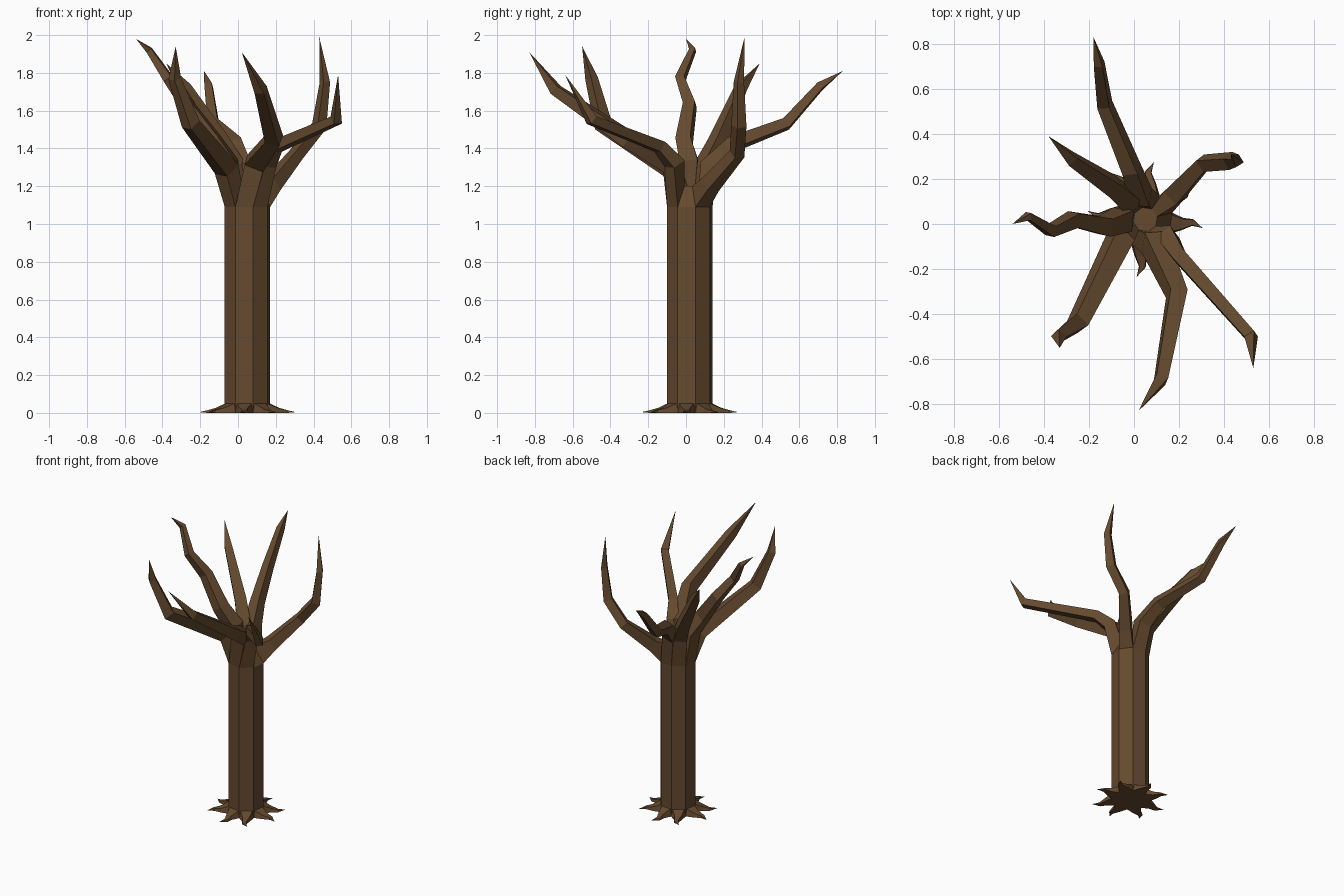
import bpy, bmesh, math
from mathutils import Vector

if "Cube" in bpy.data.objects:
    bpy.data.objects.remove(bpy.data.objects["Cube"])

CENTER = Vector((0.05, 0.02, 0))
TWIST = 14          # rotation of the octagonal trunk, degrees
R, R_TOP = 0.124, 0.055
Z_FORK, Z_CAP = 1.09, 1.2

bark = bpy.data.materials.new("bark")
bark.diffuse_color = (0.13, 0.068, 0.028, 1)
bark.use_nodes = True
bark.node_tree.nodes["Principled BSDF"].inputs["Base Color"].default_value = bark.diffuse_color


def corner(k, r, z):
    a = math.radians(TWIST + 45 * k)
    return CENTER + Vector((r * math.cos(a), r * math.sin(a), z))


def loft(name, rings, tip=None):
    """Skin a list of equal-sized rings, closed by a cap or a pointed tip."""
    bm = bmesh.new()
    loops = [[bm.verts.new(p) for p in ring] for ring in rings]
    n = len(rings[0])
    for a, b in zip(loops, loops[1:]):
        for i in range(n):
            j = (i + 1) % n
            bm.faces.new((a[i], a[j], b[j], b[i]))
    bm.faces.new(loops[0][::-1])
    if tip is None:
        bm.faces.new(loops[-1])
    else:
        t = bm.verts.new(tip)
        for i in range(n):
            bm.faces.new((loops[-1][i], loops[-1][(i + 1) % n], t))
    bmesh.ops.recalc_face_normals(bm, faces=bm.faces)
    me = bpy.data.meshes.new(name)
    bm.to_mesh(me)
    bm.free()
    me.materials.append(bark)
    ob = bpy.data.objects.new(name, me)
    bpy.context.collection.objects.link(ob)
    return ob


def square_rings(base, points, sizes):
    """Square sections along a path that starts from a given base quad."""
    start = sum(base, Vector()) / 4
    pts = [start] + [Vector(p) for p in points]
    rings = [base]
    for i in range(1, len(pts) - 1):
        t = (pts[i] - pts[i - 1]).normalized() + (pts[i + 1] - pts[i]).normalized()
        t.normalize()
        # carry the previous section's sideways direction along the path
        prev = rings[-1][1] - rings[-1][0]
        side = (prev - t * prev.dot(t)).normalized()
        up = side.cross(t)
        if up.dot(rings[-1][2] - rings[-1][1]) < 0:
            up = -up
        s = sizes[i - 1]
        rings.append([pts[i] - side * s - up * s, pts[i] + side * s - up * s,
                      pts[i] + side * s + up * s, pts[i] - side * s + up * s])
    return rings, pts[-1]


# Trunk: straight octagonal column with a narrowing crown
loft("trunk", [[corner(k, r, z) for k in range(8)]
               for r, z in ((R, 0), (R, Z_FORK), (R_TOP, Z_CAP))])

# Branches: each grows out of one crown facet
branches = {
    "branch_back_right": (0, [(0.18, 0.13, 1.21), (0.31, 0.27, 1.37), (0.43, 0.28, 1.52),
                              (0.46, 0.28, 1.75), (0.43, 0.31, 1.99)],
                          [0.04, 0.03, 0.029, 0.02]),
    "branch_back": (1, [(0.03, 0.12, 1.3), (-0.01, 0.24, 1.42), (-0.13, 0.53, 1.53),
                        (-0.155, 0.71, 1.73), (-0.18, 0.83, 1.81)],
                    [0.045, 0.035, 0.028, 0.02]),
    "branch_back_left": (2, [(-0.02, 0.1, 1.3), (-0.1, 0.17, 1.44), (-0.28, 0.29, 1.72),
                             (-0.38, 0.39, 1.85)],
                         [0.045, 0.038, 0.025]),
    "branch_left": (3, [(-0.05, 0.02, 1.32), (-0.13, -0.01, 1.44), (-0.27, 0.02, 1.63),
                        (-0.37, -0.03, 1.77), (-0.47, 0.035, 1.92), (-0.54, 0.0, 1.98)],
                    [0.048, 0.04, 0.032, 0.024, 0.016]),
    "branch_front_left": (4, [(-0.06, -0.06, 1.29), (-0.25, -0.44, 1.53),
                              (-0.335, -0.5, 1.77), (-0.33, -0.55, 1.94)],
                          [0.048, 0.036, 0.024]),
    "branch_front": (5, [(0.09, -0.08, 1.32), (0.19, -0.31, 1.45),
                         (0.12, -0.69, 1.71), (0.02, -0.83, 1.91)],
                     [0.052, 0.039, 0.027]),
    "branch_front_right": (6, [(0.15, -0.06, 1.32), (0.2, -0.14, 1.41),
                               (0.52, -0.5, 1.55), (0.53, -0.64, 1.79)],
                           [0.04, 0.03, 0.025]),
}
for name, (k, path, sizes) in branches.items():
    base = [corner(k, R, Z_FORK), corner(k + 1, R, Z_FORK),
            corner(k + 1, R_TOP, Z_CAP), corner(k, R_TOP, Z_CAP)]
    rings, tip = square_rings(base, path, sizes)
    loft(name, rings, tip)

# Roots: eight flat hooked spikes around the foot
for k in range(8):
    ang = math.radians(TWIST + 22.5 + 45 * k)
    out = Vector((math.cos(ang), math.sin(ang), 0))
    tan = Vector((-out.y, out.x, 0))
    bend = 1 if k % 2 else -1
    rings = []
    for r, off, w, h in ((0.114, 0, 0.048, 0.05), (0.165, 0.004, 0.028, 0.027),
                         (0.21, 0.018, 0.015, 0.014)):
        c = CENTER + out * r + tan * off * bend
        rings.append([c - tan * w, c + tan * w,
                      c + tan * w * 0.8 + Vector((0, 0, h)),
                      c - tan * w * 0.8 + Vector((0, 0, h))])
    loft(f"root_{k + 1}", rings, CENTER + out * 0.258 + Vector((0, 0, 0.004)))
